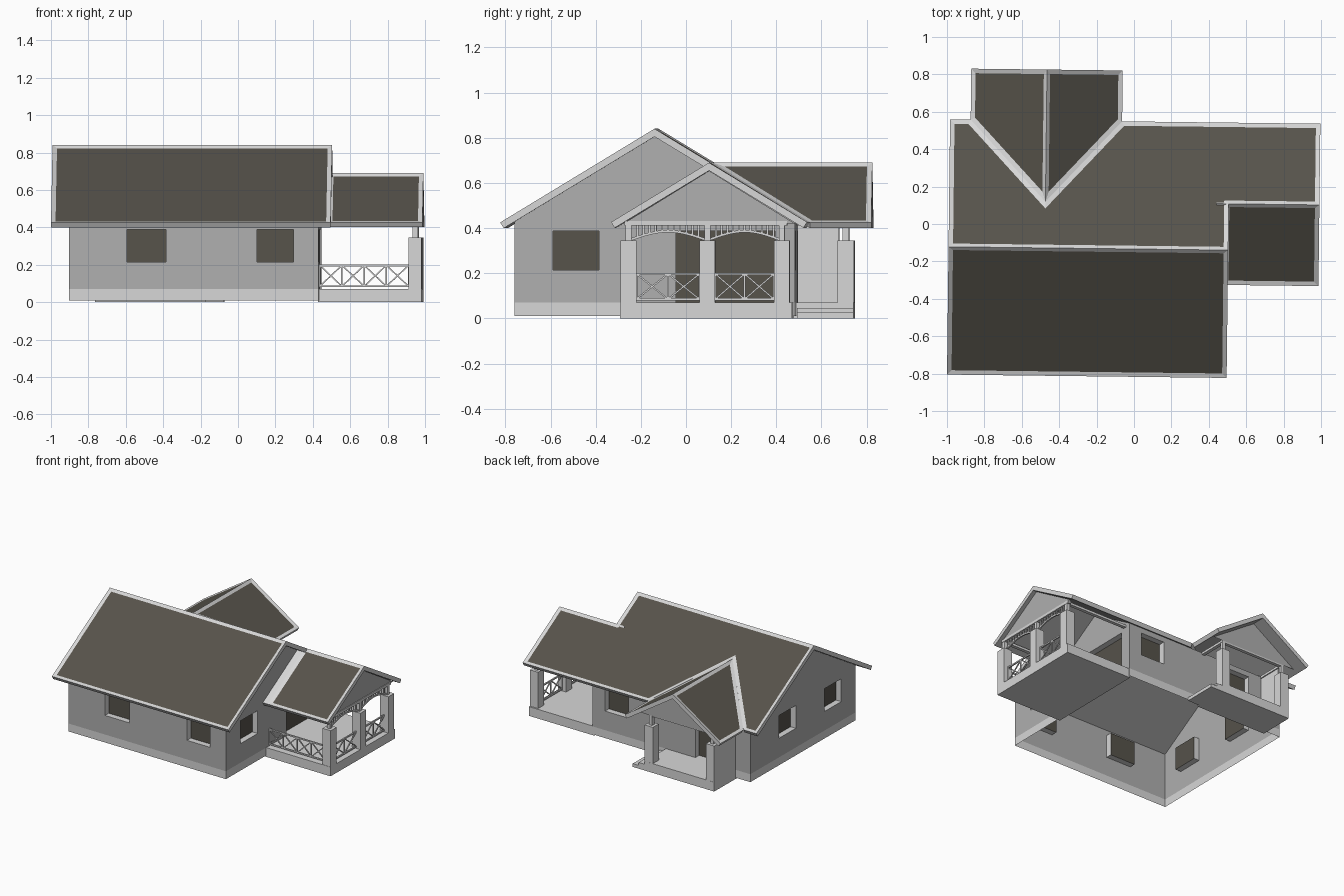
import bpy, bmesh, math
from mathutils import Vector, Matrix

if "Cube" in bpy.data.objects:
    bpy.data.objects.remove(bpy.data.objects["Cube"])

def material(name, rgb):
    m = bpy.data.materials.new(name)
    m.diffuse_color = (*rgb, 1)
    m.use_nodes = True
    m.node_tree.nodes["Principled BSDF"].inputs["Base Color"].default_value = m.diffuse_color
    return m

LIGHT = material("light_trim", (0.68, 0.68, 0.68))
WALL = material("grey_wall", (0.43, 0.43, 0.43))
DARK = material("dark_brown", (0.094, 0.086, 0.070))
MATS = [LIGHT, WALL, DARK]
TURN = Matrix.Rotation(-0.012, 4, 'Z')   # the house sits very slightly turned

def finish(name, bm, fix_normals=True):
    if fix_normals:
        bmesh.ops.recalc_face_normals(bm, faces=bm.faces)
    bm.transform(TURN)
    me = bpy.data.meshes.new(name)
    bm.to_mesh(me)
    bm.free()
    for m in MATS:
        me.materials.append(m)
    ob = bpy.data.objects.new(name, me)
    bpy.context.collection.objects.link(ob)
    return ob

def box(bm, lo, hi):
    lo, hi = Vector(lo), Vector(hi)
    bmesh.ops.create_cube(bm, size=1, matrix=Matrix.Translation((lo + hi) / 2) @ Matrix.Diagonal((*(hi - lo), 1)))

def bar(bm, a, b, t=0.01):
    a, b = Vector(a), Vector(b)
    d = b - a
    rot = d.to_track_quat('Z', 'Y').to_matrix().to_4x4()
    bmesh.ops.create_cube(bm, size=1, matrix=Matrix.Translation((a + b) / 2) @ rot @ Matrix.Diagonal((t, t, d.length, 1)))

def boxes(name, *pairs):
    bm = bmesh.new()
    for lo, hi in pairs:
        box(bm, lo, hi)
    return finish(name, bm)

def quad(bm, pts, mat):
    f = bm.faces.new([bm.verts.new(p) for p in pts])
    f.material_index = mat

# ---- main dimensions
X0, X1, Y0, Y1 = -0.895, 0.44, -0.755, 0.488    # house walls
RY, RZ, S = -0.1335, 0.84, 0.607                # main ridge and pitch
PY = 0.114                                      # side porch ridge
PZ = RZ - S * (PY - RY)
EX, EZ, ES = -0.475, 0.69, 0.655                # entry gable ridge
WB, BASE, WT = 0.01, 0.07, 0.428                # wall bottom, plinth top, wall top

# ---- walls with plinth band and recessed openings (u, v rectangles)
def wall(name, start, u, length, holes, gable=False):
    bm = bmesh.new()
    start, u = Vector(start), Vector(u)
    n = u.cross(Vector((0, 0, 1)))
    P = lambda a, v, d=0: start + u * a + Vector((0, 0, v)) - n * d
    us = sorted({0, length, *[h[0] for h in holes], *[h[1] for h in holes]})
    vs = sorted({WB, BASE, WT, *[h[2] for h in holes], *[h[3] for h in holes]})
    for a, b in zip(us, us[1:]):
        for c, d in zip(vs, vs[1:]):
            if not any(h[0] <= a < h[1] and h[2] <= c < h[3] for h in holes):
                quad(bm, [P(a, c), P(b, c), P(b, d), P(a, d)], 0 if c < BASE else 1)
    for a, b, c, d in holes:
        rim = [(a, c), (b, c), (b, d), (a, d)]
        quad(bm, [P(*r, 0.045) for r in rim], 2)
        for p, q in zip(rim, rim[1:] + rim[:1]):
            quad(bm, [P(*p), P(*q), P(*q, 0.045), P(*p, 0.045)], 0)
    if gable:
        quad(bm, [P(0, WT), P(length, WT), P(length / 2, WT + S * length / 2)], 1)
    finish(name, bm, False)

W, D = X1 - X0, Y1 - Y0
def win(a, b):
    return (a, b, 0.215, 0.388)
wall("front_wall", (X0, Y0, 0), (1, 0, 0), W, [win(-0.585 - X0, -0.375 - X0), win(0.11 - X0, 0.305 - X0)])
wall("right_wall", (X1, Y0, 0), (0, 1, 0), D,
     [win(-0.585 - Y0, -0.38 - Y0), (-0.04 - Y0, 0.40 - Y0, BASE, 0.388)], True)
wall("back_wall", (X1, Y1, 0), (-1, 0, 0), W, [win(X1 - 0.335, X1 - 0.135), (X1 + 0.43, X1 + 0.62, BASE, 0.388)])
wall("left_wall", (X0, Y1, 0), (0, -1, 0), D, [win(Y1 - 0.15, Y1 + 0.05), win(Y1 + 0.385, Y1 + 0.585)], True)

# ---- roof slopes: slab with pale rim and sunken dark panel
def roof(name, plan, zf, panel=True):
    bm = bmesh.new()
    top = [Vector((x, y, zf(x, y))) for x, y in plan]
    f = bm.faces.new([bm.verts.new(p) for p in top])
    f.normal_update()
    n = f.normal if f.normal.z > 0 else -f.normal
    low = [bm.verts.new(p - n * 0.03) for p in top]
    up = list(f.verts)
    bm.faces.new(low[::-1]).material_index = 1
    for i in range(len(up)):
        j = (i + 1) % len(up)
        bm.faces.new([up[j], up[i], low[i], low[j]])
    bmesh.ops.recalc_face_normals(bm, faces=bm.faces)
    if panel:
        bmesh.ops.inset_region(bm, faces=[f], thickness=0.024, depth=-0.006, use_even_offset=True)
        f.material_index = 2
    finish(name, bm)

main = lambda x, y: RZ - S * abs(y - RY)
side = lambda x, y: PZ - S * abs(y - PY)
entry = lambda x, y: EZ - ES * abs(x - EX)
L, M, R, B = -0.99, 0.505, 0.99, 0.548
VY = RY + (RZ - EZ) / S                          # where entry ridge meets main roof
roof("main_roof_front", [(L, -0.817), (M, -0.817), (M, RY), (L, RY)], main)
roof("main_roof_back", [(L, RY), (M, RY), (M, PY), (R, PY), (R, B), (EX + 0.405, B), (EX, VY),
                        (EX - 0.405, B), (L, B)], main)
roof("porch_roof_front", [(0.485, -0.32), (R, -0.32), (R, PY), (0.485, PY)], side)
roof("porch_roof_flashing", [(X1, -0.32), (0.485, -0.32), (0.485, PY), (X1, PY)], side, False)
for tag, s in (("left", -1), ("right", 1)):
    e = EX + s * 0.405
    roof("entry_roof_" + tag, [(EX, 0.82), (EX, VY), (e, B), (e, 0.82)], entry)

# ---- gable infill over the porches
bm = bmesh.new()
quad(bm, [(0.96, PY - 0.38, 0.42), (0.96, PY + 0.38, 0.42), (0.96, PY, PZ - 0.036)], 1)
finish("porch_gable", bm, False)
bm = bmesh.new()
quad(bm, [(EX + 0.355, 0.72, 0.42), (EX - 0.355, 0.72, 0.42), (EX, 0.72, EZ - 0.037)], 1)
finish("entry_gable", bm, False)

# ---- porch floors, steps, entry side wall and beams
boxes("porch_floor", ((X1 - 0.01, -0.28, 0), (0.985, 0.482, BASE)))
boxes("entry_floor", ((-0.77, 0.47, 0), (-0.18, 0.74, BASE)))
boxes("entry_steps", ((-0.18, 0.49, 0), (-0.13, 0.74, 0.047)), ((-0.13, 0.49, 0), (-0.08, 0.74, 0.025)))
boxes("entry_side_wall", ((-0.77, 0.48, 0), (-0.73, 0.67, 0.425)))
boxes("porch_beams", ((0.935, -0.26, 0.412), (0.965, 0.46, 0.432)), ((X1, -0.26, 0.412), (0.935, -0.235, 0.43)),
      ((X1, 0.425, 0.412), (0.935, 0.45, 0.43)))
boxes("entry_beams", ((-0.75, 0.69, 0.412), (-0.20, 0.715, 0.43)), ((-0.228, 0.49, 0.412), (-0.202, 0.69, 0.43)),
      ((-0.748, 0.49, 0.412), (-0.722, 0.69, 0.43)))

# ---- pillars: wide shaft with a thin post on top
def pillar(name, x, y):
    boxes(name, ((x - 0.035, y - 0.035, 0.0), (x + 0.035, y + 0.035, 0.345)),
          ((x - 0.013, y - 0.013, 0.345), (x + 0.013, y + 0.013, 0.425)))

PX, PYS = 0.95, (-0.243, 0.106, 0.436)
for i, y in enumerate(PYS):
    pillar("porch_pillar_%d" % i, PX, y)
pillar("entry_pillar_left", -0.735, 0.704)
pillar("entry_pillar_right", -0.215, 0.704)

# ---- crossed railings
def railing(name, a, b, panels):
    bm = bmesh.new()
    a, b = Vector(a), Vector(b)
    P = lambda t, z: a.lerp(b, t) + Vector((0, 0, z))
    lo, hi = 0.085, 0.197
    bar(bm, P(0, lo), P(1, lo))
    bar(bm, P(0, hi), P(1, hi))
    for i in range(panels + 1):
        bar(bm, P(i / panels, lo), P(i / panels, hi), 0.008)
    for i in range(panels):
        s, e = i / panels, (i + 1) / panels
        bar(bm, P(s, lo), P(e, hi), 0.007)
        bar(bm, P(s, hi), P(e, lo), 0.007)
    finish(name, bm)

railing("front_railing", (X1, -0.243, 0), (0.915, -0.243, 0), 4)

# ---- side bays: railing plus slatted arch
for k, (p, q) in enumerate(zip(PYS, PYS[1:])):
    railing("side_railing_%d" % k, (PX, p + 0.035, 0), (PX, q - 0.035, 0), 2)
    bm = bmesh.new()
    a, b = p + 0.012, q - 0.012
    arch = lambda t: Vector((PX, a + (b - a) * t, 0.350 + 0.036 * math.sin(math.pi * t)))
    N = 12
    for i in range(N):
        bar(bm, arch(i / N), arch((i + 1) / N), 0.011)
        if i:
            v = arch(i / N)
            bar(bm, v, (v.x, v.y, 0.425), 0.009)
    finish("side_arch_%d" % k, bm)
